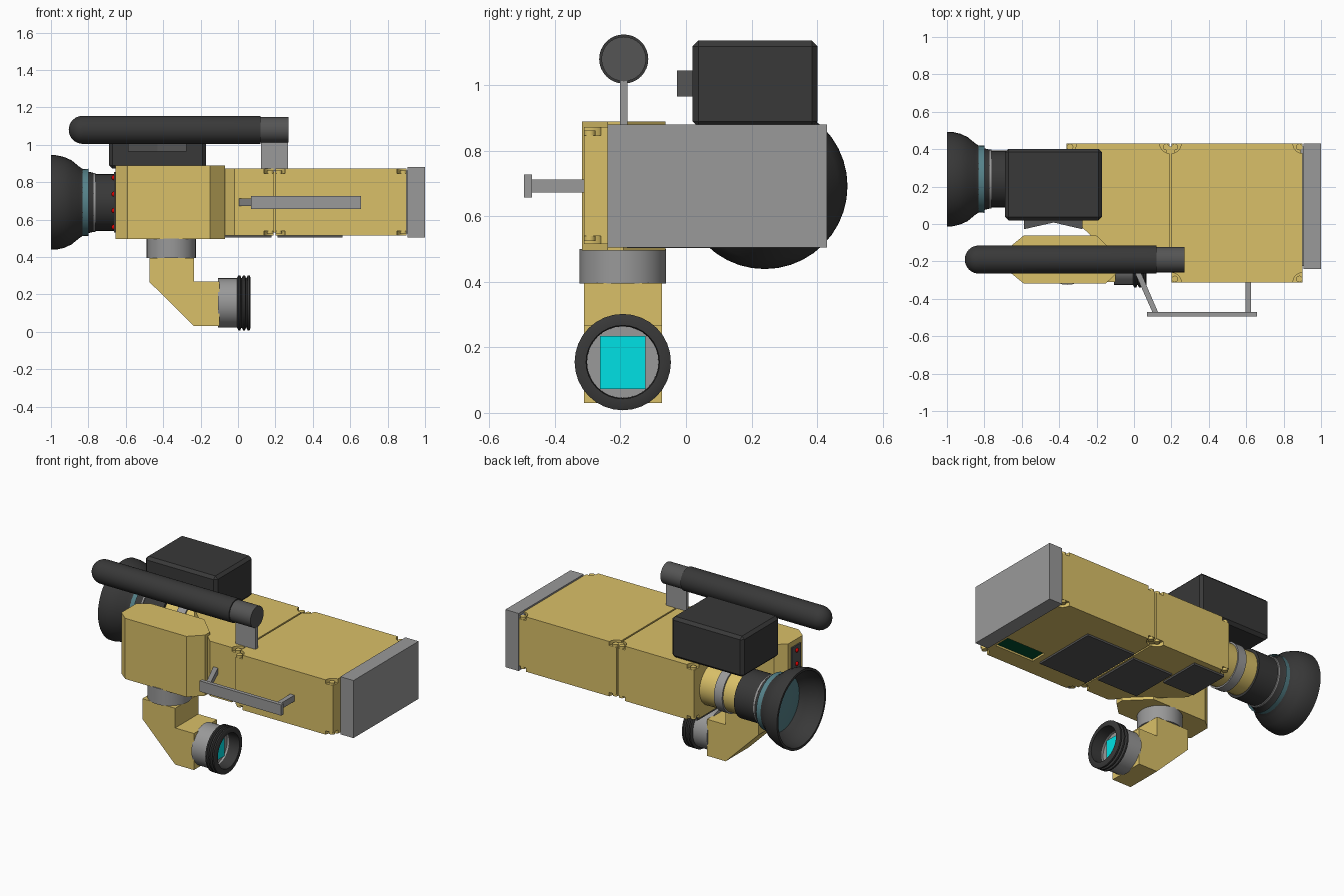
import bpy, bmesh, math
from mathutils import Vector, Matrix

if "Cube" in bpy.data.objects:
    bpy.data.objects.remove(bpy.data.objects["Cube"])


def material(name, r, g, b):
    m = bpy.data.materials.new(name)
    m.diffuse_color = (r, g, b, 1)
    m.use_nodes = True
    m.node_tree.nodes["Principled BSDF"].inputs["Base Color"].default_value = m.diffuse_color
    return m


YELLOW = material("yellow_paint", 0.70, 0.53, 0.14)
BLACK = material("black_rubber", 0.04, 0.04, 0.04)
DARK = material("dark_grey", 0.09, 0.09, 0.09)
GREY = material("metal_grey", 0.32, 0.32, 0.32)
CYAN = material("screen_cyan", 0.0, 0.75, 0.78)
GLASS = material("lens_glass", 0.09, 0.22, 0.25)
GREEN = material("panel_green", 0.0, 0.08, 0.03)
RED = material("lamp_red", 0.7, 0.0, 0.0)


def finish(bm, name, mat, bevel=0, smooth=False):
    bmesh.ops.recalc_face_normals(bm, faces=bm.faces)
    me = bpy.data.meshes.new(name)
    bm.to_mesh(me)
    bm.free()
    ob = bpy.data.objects.new(name, me)
    bpy.context.collection.objects.link(ob)
    me.materials.append(mat)
    bpy.ops.object.select_all(action='DESELECT')
    ob.select_set(True)
    bpy.context.view_layer.objects.active = ob
    if bevel:
        b = ob.modifiers.new("bevel", 'BEVEL')
        b.width, b.segments = bevel, 1
    if smooth:
        bpy.ops.object.shade_smooth_by_angle(angle=math.radians(32))
    return ob


def add_box(bm, x, y, z):
    mid = Vector(((x[0] + x[1]) / 2, (y[0] + y[1]) / 2, (z[0] + z[1]) / 2))
    size = (x[1] - x[0], y[1] - y[0], z[1] - z[0])
    bmesh.ops.create_cube(bm, size=1, matrix=Matrix.Translation(mid) @ Matrix.Diagonal((*size, 1)))


def box(name, x, y, z, mat, bevel=0):
    bm = bmesh.new()
    add_box(bm, x, y, z)
    return finish(bm, name, mat, bevel)


def prism(name, pts, lo, hi, mat, axis='Z'):
    """Extrude an outline: XY points along Z, or XZ points along Y."""
    bm = bmesh.new()
    place = (lambda a, b: (a, b, lo)) if axis == 'Z' else (lambda a, b: (a, lo, b))
    f = bm.faces.new([bm.verts.new(place(*p)) for p in pts])
    ext = bmesh.ops.extrude_face_region(bm, geom=[f])
    d = (0, 0, hi - lo) if axis == 'Z' else (0, hi - lo, 0)
    bmesh.ops.translate(bm, vec=d, verts=[v for v in ext['geom'] if isinstance(v, bmesh.types.BMVert)])
    return finish(bm, name, mat)


def lathe(name, profile, y, z, mat, n=32):
    """Spin (x, radius) points around an axis along X."""
    bm = bmesh.new()
    vs = [bm.verts.new((x, y, z + r)) for x, r in profile]
    es = [bm.edges.new(p) for p in zip(vs, vs[1:])]
    bmesh.ops.spin(bm, geom=vs + es, cent=(0, y, z), axis=(1, 0, 0),
                   angle=math.tau, steps=n, use_merge=False)
    bmesh.ops.remove_doubles(bm, verts=bm.verts, dist=1e-4)
    return finish(bm, name, mat, smooth=True)


def tube(name, x0, x1, r, y, z, mat):
    return lathe(name, [(x0, 0), (x0, r), (x1, r), (x1, 0)], y, z, mat)


def cylinders(name, places, r, mat, n=24):
    """Upright cylinders at (x, y, z0, z1)."""
    bm = bmesh.new()
    for x, y, z0, z1 in places:
        bmesh.ops.create_cone(bm, cap_ends=True, segments=n, radius1=r, radius2=r,
                              depth=z1 - z0, matrix=Matrix.Translation((x, y, (z0 + z1) / 2)))
    return finish(bm, name, mat, smooth=True)


def cut(target, cutter):
    m = target.modifiers.new("cut", 'BOOLEAN')
    m.operation, m.solver, m.object = 'DIFFERENCE', 'EXACT', cutter
    bpy.context.view_layer.objects.active = target
    bpy.ops.object.modifier_apply(modifier=m.name)
    bpy.data.objects.remove(cutter)


# Main body halves with screw pockets at the corners
ZB, ZT = 0.515, 0.872
front = prism("front_body", [(-0.36, 0.43), (0.19, 0.43), (0.19, -0.26), (-0.02, -0.26), (-0.36, 0.06)],
              ZB, ZT, YELLOW)
rear = box("rear_body", (0.2, 0.902), (-0.312, 0.43), (ZB, ZT), YELLOW)
for body, corners in ((front, [(-0.36, 0.43), (0.19, 0.43), (0.19, -0.26)]),
                      (rear, [(0.2, 0.43), (0.2, -0.312), (0.902, 0.43), (0.902, -0.312)])):
    pockets = [(x, y, a, b) for x, y in corners for a, b in ((ZT - 0.025, ZT + 0.1), (ZB - 0.1, ZB + 0.025))]
    cut(body, cylinders("pocket_cutter", pockets, 0.052, YELLOW))
    mx, my = (-0.08, 0.08) if body is front else (0.55, 0.06)
    screws = [(x + math.copysign(0.018, mx - x), y + math.copysign(0.018, my - y), a, b)
              for x, y in corners for a, b in ((ZT - 0.03, ZT - 0.01), (ZB + 0.01, ZB + 0.03))]
    cylinders(body.name + "_screws", screws, 0.018, YELLOW, 12)
cut(rear, box("panel_cutter", (0.6, 0.88), (-0.2, -0.09), (0.4, ZB + 0.02), YELLOW))
box("green_panel", (0.6, 0.88), (-0.2, -0.09), (ZB + 0.012, ZB + 0.03), GREEN)
box("body_seam", (0.17, 0.22), (-0.245, 0.415), (ZB + 0.015, ZT - 0.015), YELLOW)
box("back_plate", (0.905, 1.0), (-0.24, 0.43), (0.505, 0.88), GREY)
box("back_plate_seam", (0.89, 0.92), (-0.225, 0.415), (ZB + 0.01, ZT - 0.01), GREY)

# Pads under the body
for i, (x, y) in enumerate([((0.21, 0.56), (-0.18, 0.25)), ((-0.11, 0.18), (-0.11, 0.21)),
                            ((-0.355, -0.13), (0.11, 0.39))]):
    box(f"bottom_pad_{i + 1}", x, y, (0.503, 0.52), DARK)

# Lens barrel, hood and glass
LY, LZ = 0.24, 0.692
tube("lens_barrel", -0.64, -0.35, 0.135, LY, LZ, YELLOW)
tube("lens_barrel_ring", -0.53, -0.47, 0.145, LY, LZ, GREY)
tube("lens_neck", -0.77, -0.62, 0.152, LY, LZ, BLACK)
tube("lens_ring", -0.772, -0.762, 0.158, LY, LZ, GREY)
lathe("lens_hood", [(-0.77, 0), (-0.77, 0.157), (-0.815, 0.168), (-0.85, 0.192), (-0.89, 0.225),
                    (-0.93, 0.243), (-0.97, 0.252), (-1.0, 0.253), (-1.0, 0.238), (-0.94, 0.228),
                    (-0.89, 0.205), (-0.84, 0.165), (-0.8, 0.15), (-0.8, 0)], LY, LZ, BLACK, 40)
lathe("lens_glass", [(-0.80, 0.18), (-0.86, 0.178), (-0.875, 0.12), (-0.885, 0.05), (-0.887, 0)], LY, LZ, GLASS)

# Top box with notched grip plate
box("top_box", (-0.69, -0.172), (0.02, 0.402), (0.872, 1.137), BLACK, 0.018)
prism("top_box_plate", [(-0.588, 0.03), (-0.588, -0.028), (-0.43, 0.008), (-0.275, -0.028), (-0.275, 0.03)],
      0.965, 1.045, DARK)

# Viewfinder housing with lamp strip
VY = -0.19
prism("viewfinder_housing", [(-0.655, -0.265), (-0.59, -0.318), (-0.15, -0.318), (-0.07, -0.24), (-0.07, -0.19),
                             (-0.2, -0.062), (-0.59, -0.062), (-0.655, -0.115)], 0.495, 0.89, YELLOW)
box("lamp_strip", (-0.664, -0.65), (-0.235, -0.145), (0.53, 0.855), DARK)
bm = bmesh.new()
for z in (0.56, 0.648, 0.736, 0.824):
    bmesh.ops.create_uvsphere(bm, u_segments=12, v_segments=8, radius=0.014,
                              matrix=Matrix.Translation((-0.663, VY, z)))
finish(bm, "red_lamps", RED, smooth=True)

# Viewfinder elbow and eyepiece
EZ = 0.155
cylinders("viewfinder_collar", [(-0.357, -0.193, 0.395, 0.5)], 0.132, GREY, 32)
prism("viewfinder_elbow", [(-0.472, 0.396), (-0.235, 0.396), (-0.235, 0.268), (-0.1, 0.268), (-0.1, 0.03),
                           (-0.235, 0.03), (-0.472, 0.265)], -0.311, -0.073, YELLOW, 'Y')
lathe("eyepiece_ring", [(-0.108, 0), (-0.108, 0.132), (-0.006, 0.132), (-0.006, 0.11), (-0.02, 0.11), (-0.02, 0)],
      -0.193, EZ, GREY)
ribs = [(-0.006, 0.109), (-0.006, 0.13)]
for i in range(3):
    x = -0.004 + i * 0.025
    ribs += [(x, 0.135), (x + 0.006, 0.147), (x + 0.016, 0.147), (x + 0.022, 0.132)]
ribs += [(0.068, 0.112), (-0.006, 0.109)]
lathe("eyecup", ribs, -0.193, EZ, BLACK)
box("eyepiece_screen", (-0.03, -0.012), (-0.263, -0.123), (0.073, 0.235), CYAN)

# Microphone and its stand
MZ, R = 1.08, 0.075
tip = [(-0.83 - R * math.cos(a), R * math.sin(a)) for a in (math.pi / 2 * i / 8 for i in range(9))]
lathe("microphone_foam", tip + [(0.12, R), (0.12, 0)], VY, MZ, BLACK)
tube("microphone_body", 0.1, 0.27, 0.068, VY, MZ, DARK)
box("microphone_stand", (0.122, 0.267), (-0.202, -0.178), (0.86, 1.03), GREY)

# Side handle
box("handle_bar", (0.07, 0.658), (-0.495, -0.47), (0.657, 0.727), GREY)
box("handle_rear_arm", (0.595, 0.625), (-0.475, -0.3), (0.672, 0.712), GREY)
prism("handle_front_arm", [(0.0, -0.25), (0.033, -0.25), (0.13, -0.475), (0.1, -0.475)], 0.672, 0.712, GREY)
